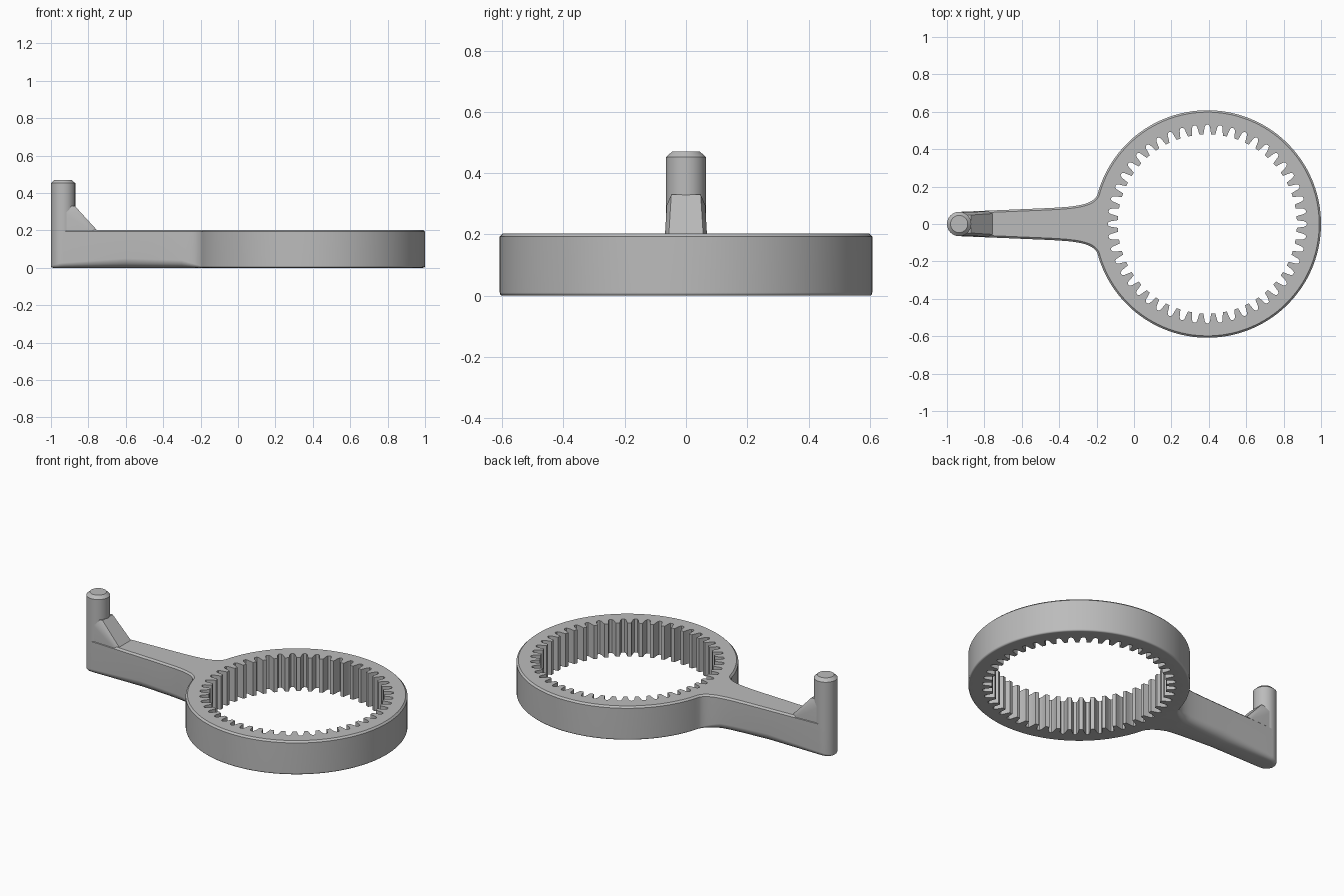
import bpy
import bmesh
from math import sin, cos, pi
from mathutils import Vector
from mathutils.geometry import interpolate_bezier

cube = bpy.data.objects.get("Cube")
if cube:
    bpy.data.objects.remove(cube, do_unlink=True)

RING_X, RING_R, THICK = 0.392, 0.608, 0.203
POST_X, POST_R, POST_TOP = -0.935, 0.065, 0.47
TEETH = 48

grey = bpy.data.materials.new("plain grey")
grey.use_nodes = True
grey.diffuse_color = (0.5, 0.5, 0.5, 1)
for node in grey.node_tree.nodes:
    if node.type == "BSDF_PRINCIPLED":
        node.inputs["Base Color"].default_value = (0.5, 0.5, 0.5, 1)


def finish(bm, name):
    bmesh.ops.recalc_face_normals(bm, faces=bm.faces[:])
    mesh = bpy.data.meshes.new(name)
    bm.to_mesh(mesh)
    bm.free()
    obj = bpy.data.objects.new(name, mesh)
    bpy.context.collection.objects.link(obj)
    mesh.materials.append(grey)
    bpy.ops.object.select_all(action="DESELECT")
    obj.select_set(True)
    bpy.context.view_layer.objects.active = obj
    bpy.ops.object.shade_smooth_by_angle(angle=0.6)
    normals = obj.modifiers.new("flat caps", "WEIGHTED_NORMAL")
    normals.keep_sharp = True
    return obj


def polar(cx, r, a):
    return Vector((cx + r * cos(a), r * sin(a)))


def add_loop(bm, points, heights):
    return [bm.verts.new((p.x, p.y, z)) for p, z in zip(points, heights)]


def bridge(bm, a, b):
    for i in range(len(a)):
        j = (i + 1) % len(a)
        bm.faces.new((a[i], a[j], b[j], b[i]))


def fill_cap(bm, loops):
    edges = []
    for loop in loops:
        for i, v in enumerate(loop):
            edges.append(bm.edges.get((v, loop[i - 1])))
    bmesh.ops.triangle_fill(bm, use_beauty=True, edges=edges)


# Half outline: ring arc, fillet, tapering arm, rounded post end
joint = pi - 0.257
half = [polar(RING_X, RING_R, joint * i / 64) for i in range(65)]
fillet = [Vector((-0.46, 0.085)), Vector((-0.33, 0.092)),
          Vector((-0.225, 0.097)), half[-1].copy()]
curve = interpolate_bezier(fillet[3], fillet[2], fillet[1], fillet[0], 14)
half += [Vector((p[0], p[1])) for p in curve[1:]]
arm_start, arm_end = half[-1].copy(), Vector((POST_X, POST_R))
half += [arm_start.lerp(arm_end, i / 10) for i in range(1, 11)]
half += [polar(POST_X, POST_R, pi / 2 + pi / 2 * i / 12) for i in range(1, 13)]
outline = half + [Vector((p.x, -p.y)) for p in reversed(half[1:-1])]

# Inward directions along the outline
inward = []
for i, p in enumerate(outline):
    t = (outline[(i + 1) % len(outline)] - outline[i - 1]).normalized()
    inward.append(Vector((-t.y, t.x)))


def bottom_radius(x):
    keys = [(-1, 0.01), (-0.95, 0.025), (-0.6, 0.05), (-0.3, 0.04), (-0.2, 0.01), (2, 0.01)]
    for (x0, r0), (x1, r1) in zip(keys, keys[1:]):
        if x <= x1:
            return r0 + (r1 - r0) * max(0, x - x0) / (x1 - x0)
    return 0.01


# Toothed ring and arm in one plate
bm = bmesh.new()
radii = [bottom_radius(p.x) for p in outline]
rings = []
for step in range(4):
    a = pi / 2 * step / 3
    pts = [p + n * r * (1 - sin(a)) for p, n, r in zip(outline, inward, radii)]
    rings.append(add_loop(bm, pts, [r * (1 - cos(a)) for r in radii]))
for inset, z in ((0, THICK - 0.01), (0.01, THICK)):
    pts = [p + n * inset for p, n in zip(outline, inward)]
    rings.append(add_loop(bm, pts, [z] * len(pts)))
for lower, upper in zip(rings, rings[1:]):
    bridge(bm, lower, upper)

# Inner teeth: rounded gaps between narrow tips
gap = [(0.33, 0.479), (0.27, 0.498), (0.21, 0.519), (0.12, 0.53)]
profile = [(-f, r) for f, r in gap] + [(0, 0.532)] + gap[::-1]
teeth = [polar(RING_X, r, (k + f) * 2 * pi / TEETH)
         for k in range(TEETH) for f, r in profile]
low = add_loop(bm, teeth, [0] * len(teeth))
high = add_loop(bm, teeth, [THICK] * len(teeth))
bridge(bm, low, high)
fill_cap(bm, (rings[0], low))
fill_cap(bm, (rings[-1], high))
finish(bm, "toothed_ring_and_arm")

# Upright post with a chamfered top
bm = bmesh.new()
levels = [(POST_R, 0.15), (POST_R, POST_TOP - 0.018), (0.046, POST_TOP)]
loops = []
for r, z in levels:
    circle = [polar(POST_X, r, 2 * pi * i / 48) for i in range(48)]
    loops.append(add_loop(bm, circle, [z] * 48))
for lower, upper in zip(loops, loops[1:]):
    bridge(bm, lower, upper)
bm.faces.new(loops[0])
bm.faces.new(loops[-1])
finish(bm, "post")

# Sloping brace between post and arm
bm = bmesh.new()
brace = [(-0.935, 0.062, 0.15), (-0.935, 0.062, 0.3), (-0.935, 0.048, 0.33),
         (-0.872, 0.048, 0.33), (-0.865, 0.063, 0.295), (-0.775, 0.069, 0.19),
         (-0.753, 0.056, 0.2), (-0.753, 0.056, 0.15), (-0.775, 0.069, 0.15)]
for side in (-1, 1):
    for x, y, z in brace:
        bm.verts.new((x, y * side, z))
hull = bmesh.ops.convex_hull(bm, input=bm.verts[:])
loose = [v for v in bm.verts if not v.link_faces]
bmesh.ops.delete(bm, geom=loose, context="VERTS")
bmesh.ops.dissolve_limit(bm, angle_limit=0.02, verts=bm.verts[:], edges=bm.edges[:])
finish(bm, "post_brace")
